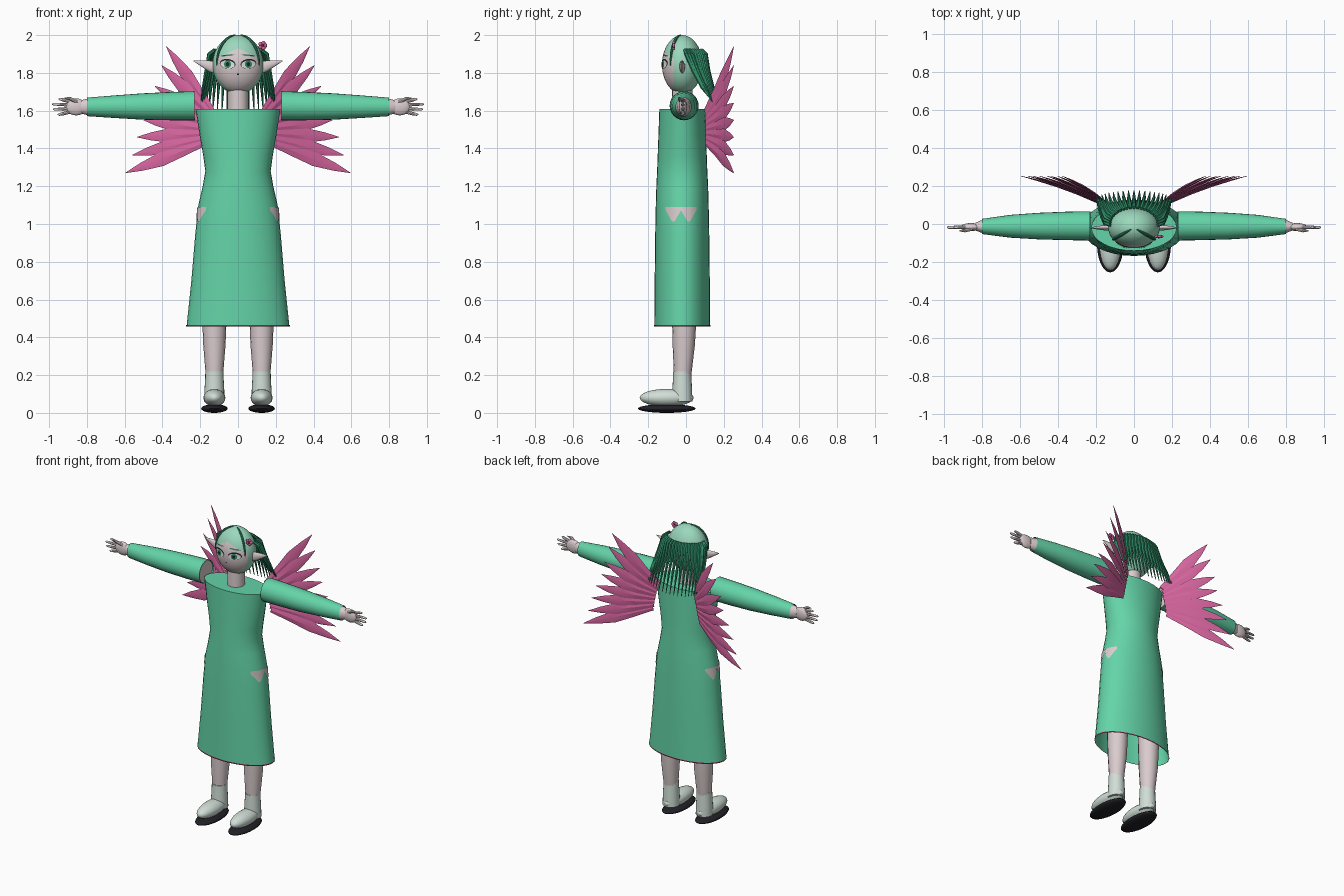
import bpy, bmesh, math
from mathutils import Vector

if "Cube" in bpy.data.objects:
    bpy.data.objects.remove(bpy.data.objects["Cube"])


def material(name, *rgb):
    lin = [((c / 255 + 0.055) / 1.055) ** 2.4 for c in rgb] + [1]
    m = bpy.data.materials.new(name)
    m.use_nodes = True
    m.diffuse_color = lin
    m.node_tree.nodes["Principled BSDF"].inputs["Base Color"].default_value = lin
    return m


GREEN = material("dress green", 100, 212, 168)
HAIR = material("dark hair green", 46, 140, 104)
CAP = material("pale hair green", 155, 216, 188)
SKIN = material("skin", 218, 204, 206)
SHOE = material("pale shoe", 208, 222, 214)
SOLE = material("black sole", 32, 32, 38)
PINK = material("wing pink", 216, 102, 160)
RED = material("dark red", 140, 40, 75)
WHITE = material("eye white", 238, 240, 238)


def finish(name, bm, mats, angle=40):
    bmesh.ops.recalc_face_normals(bm, faces=bm.faces)
    me = bpy.data.meshes.new(name)
    bm.to_mesh(me)
    bm.free()
    for m in mats:
        me.materials.append(m)
    ob = bpy.data.objects.new(name, me)
    bpy.context.collection.objects.link(ob)
    if angle:
        bpy.ops.object.select_all(action="DESELECT")
        ob.select_set(True)
        bpy.context.view_layer.objects.active = ob
        bpy.ops.object.shade_smooth_by_angle(angle=math.radians(angle))
    return ob


def tube(name, pts, radii, mat, sides=16, start=True, end=True, angle=40):
    """Sweep elliptical rings (a, b) along a path."""
    pts = [Vector(p) for p in pts]
    upright = abs((pts[-1] - pts[0]).normalized().z) > 0.9
    bm = bmesh.new()
    rings = []
    for i, p in enumerate(pts):
        t = (pts[min(i + 1, len(pts) - 1)] - pts[max(i - 1, 0)]).normalized()
        if upright:
            u = Vector((1, 0, 0))
            u = (u - t * u.dot(t)).normalized()
        else:
            u = t.cross(Vector((0, 0, 1))).normalized()
        v = t.cross(u)
        a, b = radii[i] if isinstance(radii[i], tuple) else (radii[i], radii[i])
        rings.append([bm.verts.new(p + u * a * math.cos(k * math.tau / sides)
                                   + v * b * math.sin(k * math.tau / sides)) for k in range(sides)])
    for r, q in zip(rings, rings[1:]):
        for k in range(sides):
            n = (k + 1) % sides
            bm.faces.new((r[k], r[n], q[n], q[k]))
    if start:
        bm.faces.new(rings[0])
    if end:
        bm.faces.new(rings[-1])
    return finish(name, bm, [mat], angle)


def ball(name, center, scale, mat, seg=24):
    bm = bmesh.new()
    bmesh.ops.create_uvsphere(bm, u_segments=seg, v_segments=seg // 2, radius=1)
    for v in bm.verts:
        v.co = Vector([c + s * x for c, s, x in zip(center, scale, v.co)])
    return finish(name, bm, [mat], 60)


# Dress with a thin hem
dress = [(0.46, 0.272, 0.148), (0.7, 0.247, 0.146), (0.95, 0.226, 0.143), (1.1, 0.21, 0.14),
         (1.2, 0.187, 0.137), (1.28, 0.173, 0.133), (1.36, 0.184, 0.13), (1.47, 0.203, 0.126), (1.61, 0.225, 0.121)]
tube("dress", [(0, -0.02, z) for z, a, b in dress], [(a, b) for z, a, b in dress], GREEN, 32, start=False)
tube("dress_hem", [(0, -0.02, 0.458), (0, -0.02, 0.466)], [(0.274, 0.15)] * 2, RED, 32, False, False)

# Head: face and hair cap are cut along the hairline
HC, HR = Vector((0, -0.02, 1.844)), Vector((0.135, 0.107, 0.156))
bm = bmesh.new()
bmesh.ops.create_uvsphere(bm, u_segments=40, v_segments=24, radius=1)
for v in bm.verts:
    v.co = Vector([c + r * x for c, r, x in zip(HC, HR, v.co)])
FRONT, TOP, SLOPE = -0.067, 1.93, 0.45
for co, no in (((0, FRONT, 0), (0, 1, 0)), ((0, 0, TOP), (SLOPE, 0, 1)), ((0, 0, TOP), (-SLOPE, 0, 1))):
    bmesh.ops.bisect_plane(bm, geom=bm.verts[:] + bm.edges[:] + bm.faces[:], plane_co=co, plane_no=no)
for f in bm.faces:
    c = f.calc_center_median()
    f.material_index = 0 if c.y < FRONT and c.z < TOP - SLOPE * abs(c.x) else 1
finish("head", bm, [SKIN, CAP], 60)
tube("neck", [(0, -0.02, 1.58), (0, -0.02, 1.73)], [0.056, 0.054], SKIN)


def face_plate(name, x, z, rx, rz, lift, mat, tilt=0.0):
    """Thin oval lying on the curved face."""
    def on_face(px, pz):
        k = 1 - (px / HR.x) ** 2 - ((pz - HC.z) / HR.z) ** 2
        return Vector((px, HC.y - HR.y * math.sqrt(max(k, 0)) - lift, pz))
    bm = bmesh.new()
    mid = bm.verts.new(on_face(x, z))
    rim = []
    for k in range(20):
        a = k * math.tau / 20
        dx, dz = rx * math.cos(a), rz * math.sin(a)
        rim.append(bm.verts.new(on_face(x + dx, z + dz + tilt * dx)))
    for k in range(20):
        bm.faces.new((mid, rim[k], rim[(k + 1) % 20]))
    ob = finish(name, bm, [mat], 0)
    if ob.data.polygons[0].normal.y > 0:
        ob.data.flip_normals()


face_plate("mouth", 0, 1.793, 0.006, 0.004, 0.003, SOLE)

# Back hair: a curtain of tapering strands
STRANDS = 23
for i in range(STRANDS):
    t = math.radians(-94 + 188 * i / (STRANDS - 1))
    s, c = math.sin(t), math.cos(t)
    tube(f"hair_strand_{i}",
         [(0.125 * s, 0.085 * c, 1.922), (0.152 * s, 0.01 + 0.095 * c, 1.9),
          (0.168 * s, 0.045 + 0.075 * c, 1.81), (0.185 * s, 0.09 + 0.055 * c, 1.72),
          (0.195 * s, 0.13 + 0.045 * c, 1.66 - 0.065 * c)],
         [0.009, 0.012, 0.011, 0.008, 0.002], HAIR, 6)

# Flower in the hair
FX, FY, FZ = 0.13, -0.065, 1.945
for k in range(5):
    a = k * math.tau / 5
    ball(f"flower_petal_{k}", (FX + 0.014 * math.cos(a), FY, FZ + 0.014 * math.sin(a)),
         (0.011, 0.008, 0.011), PINK, 12)
ball("flower_centre", (FX, FY - 0.004, FZ), (0.007, 0.008, 0.007), RED, 12)

# Wing feather tips (x, z), top to bottom
TIPS = [(0.38, 1.94), (0.405, 1.84), (0.44, 1.73), (0.46, 1.64), (0.5, 1.55),
        (0.535, 1.46), (0.56, 1.365), (0.597, 1.27)]

for s, side in ((1, "left"), (-1, "right")):
    # Face details and ear
    ex = s * 0.055
    face_plate(side + "_lashes", ex, 1.848, 0.042, 0.026, 0.002, SOLE, s * 0.08)
    face_plate(side + "_eye_white", ex, 1.845, 0.038, 0.021, 0.004, WHITE, s * 0.08)
    face_plate(side + "_iris", ex, 1.846, 0.019, 0.02, 0.006, HAIR)
    face_plate(side + "_pupil", ex, 1.846, 0.009, 0.011, 0.008, SOLE)
    face_plate(side + "_eyebrow", ex, 1.893, 0.036, 0.004, 0.003, HAIR, -s * 0.1)
    tube(side + "_ear", [(s * 0.11, -0.02, 1.825), (s * 0.145, -0.02, 1.835), (s * 0.19, -0.02, 1.85),
                         (s * 0.235, -0.02, 1.864)],
         [(0.014, 0.032), (0.015, 0.03), (0.009, 0.017), (0.001, 0.002)], SKIN, 12)

    # Parted fringe lock following the skull
    path = []
    for k in range(8):
        a = math.radians(8 + 84 * k / 7)
        h = math.radians(55)
        d = Vector((s * math.sin(a) * math.sin(h), -math.sin(a) * math.cos(h), math.cos(a)))
        path.append(HC + Vector([r * 1.02 * x for r, x in zip(HR, d)]))
    tube(side + "_fringe_lock", path, [0.003, 0.006, 0.008, 0.008, 0.008, 0.007, 0.005, 0.002], HAIR, 8)

    # Sleeve and arm
    tube(side + "_sleeve", [(s * x, y, z) for x, y, z in
                            ((0.23, -0.01, 1.626), (0.35, -0.01, 1.624), (0.5, -0.011, 1.622),
                             (0.65, -0.012, 1.621), (0.8, -0.013, 1.62))],
         [0.077, 0.075, 0.07, 0.06, (0.04, 0.049)], GREEN, 24, False, False)
    tube(side + "_arm", [(s * 0.236, -0.01, 1.626), (s * 0.5, -0.011, 1.622), (s * 0.8, -0.013, 1.62),
                         (s * 0.835, -0.014, 1.62)],
         [0.073, 0.065, (0.034, 0.043), (0.02, 0.034)], SKIN, 24)

    # Hand
    ball(side + "_palm", (s * 0.857, -0.016, 1.62), (0.055, 0.021, 0.045), SKIN)
    for k, tip in enumerate((0.95, 0.985, 0.98, 0.955)):
        dz = 0.032 - 0.021 * k
        tube(f"{side}_finger_{k}", [(s * 0.88, -0.016, 1.62 + dz * 0.8), (s * 0.925, -0.017, 1.62 + dz * 1.15),
                                    (s * (tip - 0.008), -0.018, 1.62 + dz * 1.3), (s * tip, -0.018, 1.62 + dz * 1.3)],
             [0.009, 0.009, 0.007, 0.002], SKIN, 8)
    tube(side + "_thumb", [(s * 0.85, -0.025, 1.645), (s * 0.89, -0.035, 1.664), (s * 0.918, -0.036, 1.667)],
         [0.01, 0.009, 0.003], SKIN, 8)

    # Leg, sock, shoe and sole
    lx = s * 0.125
    tube(side + "_leg", [(lx, y, z) for y, z in ((-0.01, 0.9), (-0.01, 0.46), (-0.012, 0.36), (-0.018, 0.2))],
         [0.075, 0.063, 0.059, 0.046], SKIN)
    tube(side + "_sock", [(lx, -0.02, z) for z in (0.06, 0.13, 0.18, 0.22)], [0.054, 0.052, 0.049, 0.048], SHOE, 20)
    ball(side + "_shoe", (lx, -0.102, 0.08), (0.058, 0.143, 0.047), SHOE)
    ball(side + "_sole", (lx, -0.102, 0.023), (0.07, 0.153, 0.023), SOLE)

    # Zigzag hip cut-out showing skin
    bm = bmesh.new()
    cols = []
    for k in range(25):
        y = -0.108 + 0.163 * k / 24
        wave = 1 - abs((k % 12) - 6) / 6
        col = []
        for z in (1.09, 1.072 - 0.06 * min(1, wave * 1.15)):
            rx = 0.21 + (1.1 - z) * 0.107
            col.append(bm.verts.new((s * (0.004 + rx * math.sqrt(1 - ((y + 0.02) / 0.141) ** 2)), y, z)))
        cols.append(col)
    for p, q in zip(cols, cols[1:]):
        bm.faces.new((p[0], q[0], q[1], p[1]))
    patch = finish(side + "_hip_cutout", bm, [SKIN], 0)
    if patch.data.polygons[12].normal.x * s < 0:
        patch.data.flip_normals()

    # Wing: fan of flat leaf-shaped feathers
    for k, (tx, tz) in enumerate(TIPS):
        f = k / (len(TIPS) - 1)
        root = Vector((s * (0.135 + 0.04 * f), 0.105, 1.6 - 0.17 * f))
        tip = Vector((s * tx, 0.253, tz))
        path = []
        for w, bulge in ((0, 0), (0.3, 0.012), (0.55, 0.014), (0.8, 0.008), (1, 0)):
            path.append(root.lerp(tip, w) + Vector((0, bulge, 0)))
        tube(f"{side}_feather_{k}", path,
             [(0.004, 0.016), (0.006, 0.028), (0.006, 0.037), (0.004, 0.021), (0.001, 0.001)], PINK, 4, angle=20)
